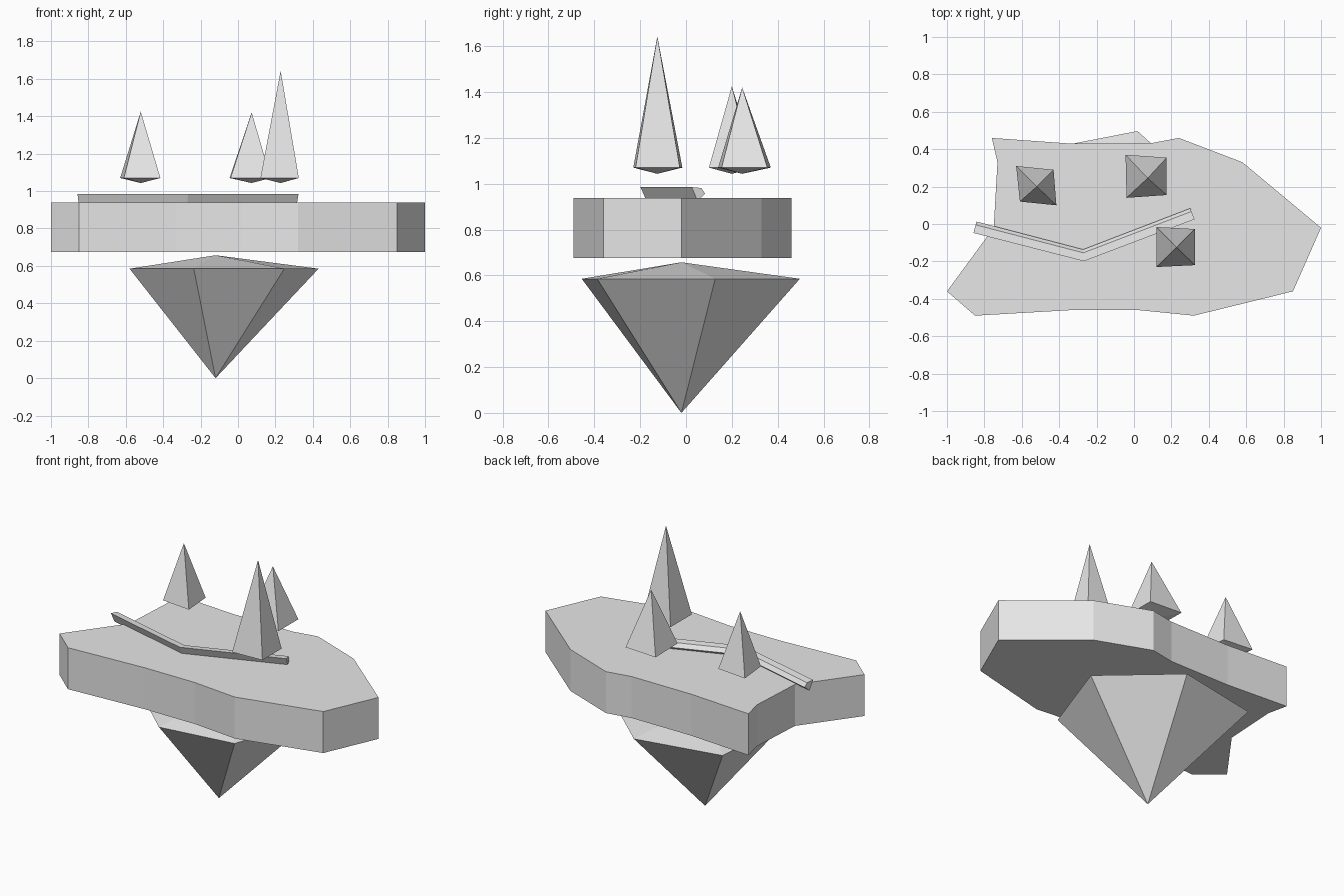
import bpy, bmesh
from math import cos, sin, radians
from mathutils import Vector

cube = bpy.data.objects.get("Cube")
if cube:
    bpy.data.objects.remove(cube)

grey = bpy.data.materials.new("light_grey")
grey.use_nodes = True
grey.diffuse_color = (0.8, 0.8, 0.8, 1)
grey.node_tree.nodes["Principled BSDF"].inputs["Base Color"].default_value = (0.8, 0.8, 0.8, 1)


def finish(name, bm):
    bmesh.ops.recalc_face_normals(bm, faces=bm.faces)
    mesh = bpy.data.meshes.new(name)
    bm.to_mesh(mesh)
    bm.free()
    mesh.materials.append(grey)
    obj = bpy.data.objects.new(name, mesh)
    bpy.context.collection.objects.link(obj)


def double_cone(name, ring, z, top, bottom):
    """Closed spike: a flat ring joined to a point above and a point below."""
    bm = bmesh.new()
    verts = [bm.verts.new((x, y, z)) for x, y in ring]
    for tip in (bm.verts.new(top), bm.verts.new(bottom)):
        for a, b in zip(verts, verts[1:] + verts[:1]):
            bm.faces.new((a, b, tip))
    finish(name, bm)


# Floating slab: outline extruded upwards
outline = [(-1, -.36), (-.85, -.49), (-.33, -.46), (.02, -.46), (.32, -.49),
           (.85, -.36), (1, -.02), (.58, .33), (.24, .46), (.08, .43),
           (-.34, .43), (-.76, .46), (-.73, .33), (-.75, -.02)]
bm = bmesh.new()
base = bm.faces.new([bm.verts.new((x, y, .675)) for x, y in outline])
top = bmesh.ops.extrude_face_region(bm, geom=[base])["geom"]
bmesh.ops.translate(bm, vec=(0, 0, .263),
                    verts=[g for g in top if isinstance(g, bmesh.types.BMVert)])
finish("island_slab", bm)

# Hanging rock: uneven six-sided spike
cx, cy = -.12, -.02
radii = [.57, .535, .58, .476, .45, .52]
ring = [(cx + r * cos(radians(15 + 60 * i)), cy + r * sin(radians(15 + 60 * i)))
        for i, r in enumerate(radii)]
double_cone("hanging_rock", ring, .585, (cx, cy, .657), (cx, cy, 0))

# Trees: four-sided spikes with a shallow point underneath
trees = {
    "left_tree": ((-.52, .2), 1.425, [(-.63, .31), (-.43, .29), (-.415, .1), (-.61, .12)]),
    "back_tree": ((.073, .245), 1.42, [(-.045, .37), (.175, .355), (.175, .155), (-.04, .14)]),
    "tall_tree": ((.228, -.125), 1.643, [(.12, -.016), (.325, -.027), (.325, -.22), (.12, -.23)]),
}
for name, ((x, y), height, corners) in trees.items():
    double_cone(name, corners, 1.07, (x, y, height), (x, y, 1.043))

# Bent rail: a small section swept along a three-point path
path = [Vector((-.85, -.017)), Vector((-.27, -.167)), Vector((.312, .055))]
section = [(-.032, .985), (.013, .981), (.031, .956), (-.005, .925)]
first, last = [(b - a).normalized() for a, b in zip(path, path[1:])]
bm = bmesh.new()
loops = []
for point, along in zip(path, (first, (first + last).normalized(), last)):
    side = Vector((-along.y, along.x))
    loops.append([bm.verts.new((*(point + side * o), z)) for o, z in section])
for a, b in zip(loops, loops[1:]):
    for i in range(len(section)):
        j = (i + 1) % len(section)
        bm.faces.new((a[i], a[j], b[j], b[i]))
bm.faces.new(loops[0])
bm.faces.new(loops[-1])
finish("bent_rail", bm)
